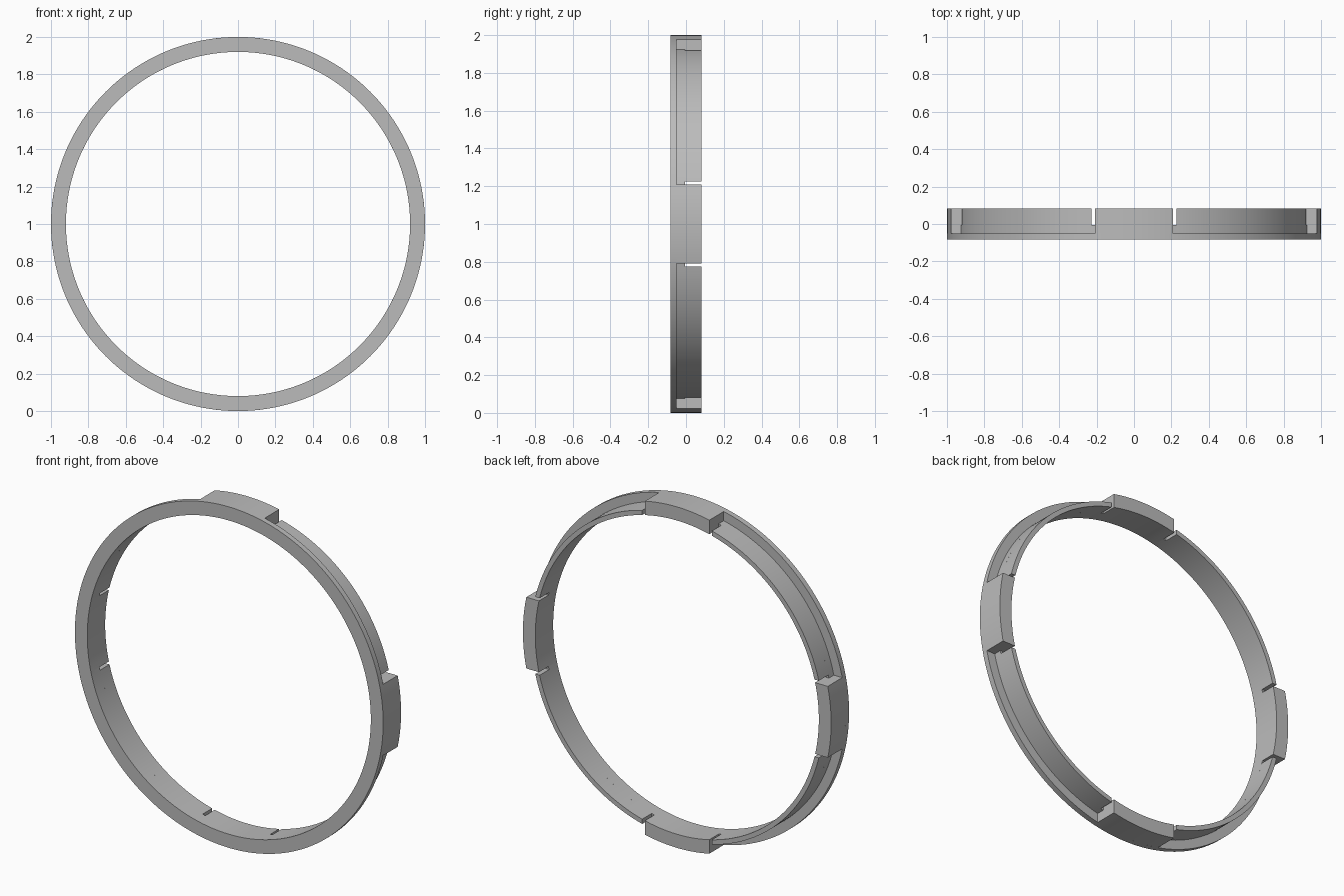
import bpy, bmesh
from math import asin, cos, sin, pi

R_OUT, R_WALL, R_IN = 1.0, 0.947, 0.92      # outer rim, back of wall, bore
Y_FRONT, Y_FLANGE, Y_SLIT, Y_BACK = -0.083, -0.051, -0.005, 0.083
LUG, SLIT = 0.209, 0.226                    # half widths: lug, lug plus slit

cube = bpy.data.objects.get("Cube")
if cube:
    bpy.data.objects.remove(cube, do_unlink=True)

grey = bpy.data.materials.new("plain_grey")
grey.use_nodes = True
colour = (0.5, 0.5, 0.5, 1)
grey.diffuse_color = colour
grey.node_tree.nodes["Principled BSDF"].inputs["Base Color"].default_value = colour


def add_arc(bm, r_in, r_out, span, y0, y1, steps, closed=False):
    """Rectangular-section arc; span(r) gives the start and end angle at radius r."""
    rings = []
    for i in range(steps if closed else steps + 1):
        ring = []
        for r, y in ((r_in, y0), (r_out, y0), (r_out, y1), (r_in, y1)):
            a, b = span(r)
            t = a + (b - a) * i / steps
            ring.append(bm.verts.new((r * cos(t), y, 1 + r * sin(t))))
        rings.append(ring)
    pairs = list(zip(rings, rings[1:]))
    if closed:
        pairs.append((rings[-1], rings[0]))
    else:
        bm.faces.new(rings[0])
        bm.faces.new(rings[-1])
    for p, q in pairs:
        for k in range(4):
            n = (k + 1) % 4
            bm.faces.new((p[k], p[n], q[n], q[k]))


def finish(name, bm):
    bmesh.ops.recalc_face_normals(bm, faces=bm.faces)
    mesh = bpy.data.meshes.new(name)
    bm.to_mesh(mesh)
    bm.free()
    mesh.materials.append(grey)
    obj = bpy.data.objects.new(name, mesh)
    bpy.context.collection.objects.link(obj)
    bpy.ops.object.select_all(action='DESELECT')
    obj.select_set(True)
    bpy.context.view_layer.objects.active = obj
    bpy.ops.object.shade_smooth_by_angle()


# Full front ring
bm = bmesh.new()
add_arc(bm, R_IN, R_OUT, lambda r: (0, 2 * pi), Y_FRONT, Y_FLANGE, 192, closed=True)
finish("front_ring", bm)

for i, side in enumerate(("left", "top", "right", "bottom")):
    mid = i * pi / 2

    # Full-thickness lug with parallel ends
    bm = bmesh.new()
    add_arc(bm, R_IN, R_OUT, lambda r: (mid - asin(LUG / r), mid + asin(LUG / r)),
            Y_FLANGE, Y_BACK, 14)
    finish(side + "_lug", bm)

    # Thin inner wall to the next lug, slit open at both ends towards the back
    bm = bmesh.new()
    for half, y0, y1 in ((LUG, Y_FLANGE, Y_SLIT), (SLIT, Y_SLIT, Y_BACK)):
        add_arc(bm, R_IN, R_WALL,
                lambda r: (mid + asin(half / r), mid + pi / 2 - asin(half / r)),
                y0, y1, 34)
    finish(side + "_inner_wall", bm)
